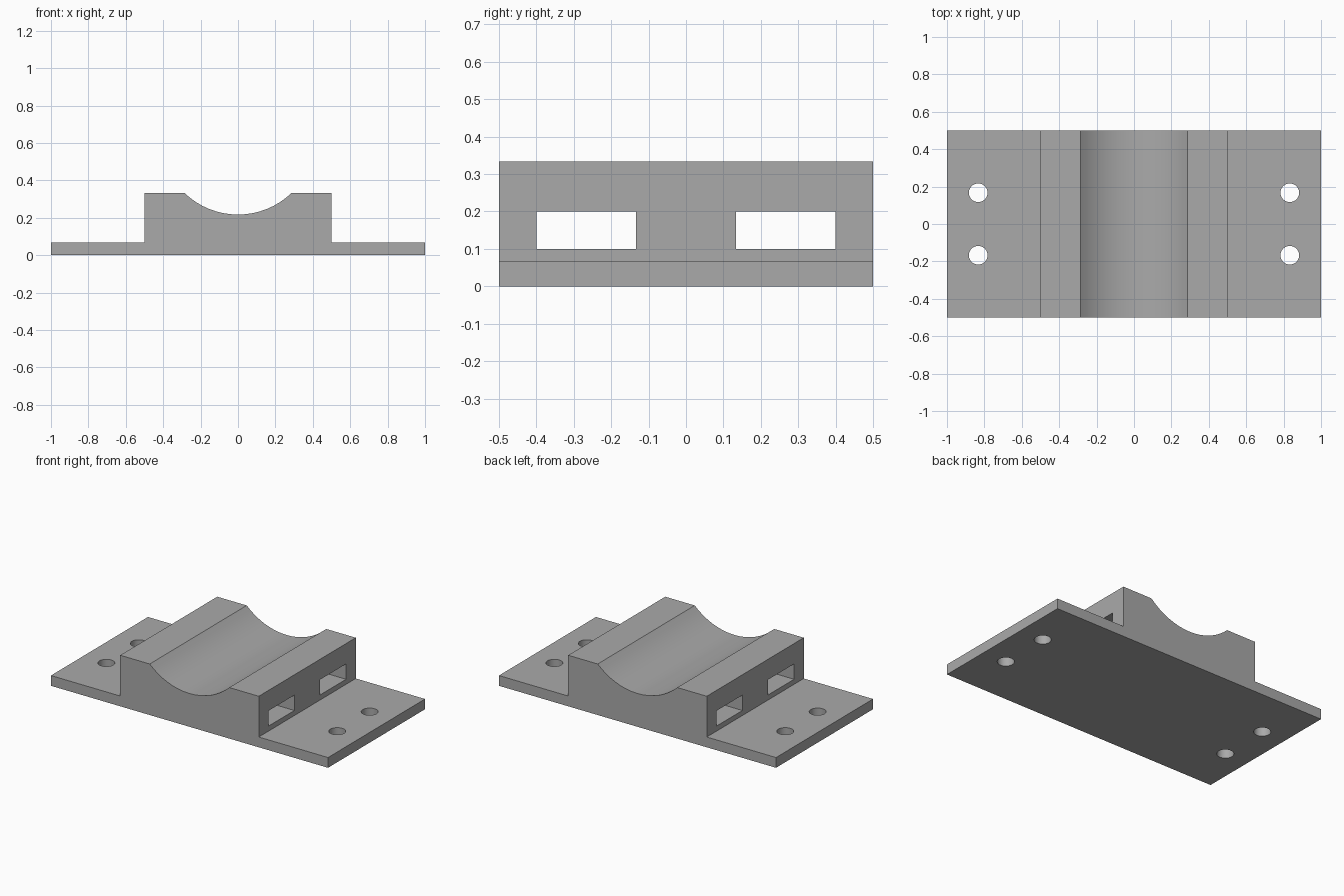
import bpy, bmesh, math

cube = bpy.data.objects.get("Cube")
if cube:
    bpy.data.objects.remove(cube, do_unlink=True)

LENGTH, DEPTH = 2.0, 1.0
PLATE_H, BLOCK_H, BLOCK_X = 0.067, 0.333, 0.5
GROOVE_X, GROOVE_Z, GROOVE_STEPS = 0.287, 0.217, 16

grey = bpy.data.materials.new("plain_grey")
grey.use_nodes = True
colour = (0.4, 0.4, 0.4, 1)
grey.diffuse_color = colour
grey.node_tree.nodes["Principled BSDF"].inputs["Base Color"].default_value = colour

# Bracket profile: flat plate, raised block and a round cradle groove
sag = BLOCK_H - GROOVE_Z
radius = (GROOVE_X ** 2 + sag ** 2) / (2 * sag)
sweep = math.asin(GROOVE_X / radius)
half = LENGTH / 2
profile = [(-half, 0), (half, 0), (half, PLATE_H), (BLOCK_X, PLATE_H), (BLOCK_X, BLOCK_H)]
for i in range(GROOVE_STEPS + 1):
    a = sweep * (1 - 2 * i / GROOVE_STEPS)
    profile.append((radius * math.sin(a), GROOVE_Z + radius * (1 - math.cos(a))))
profile += [(-BLOCK_X, BLOCK_H), (-BLOCK_X, PLATE_H), (-half, PLATE_H)]

# Extrude the profile from front to back
bm = bmesh.new()
face = bm.faces.new([bm.verts.new((x, -DEPTH / 2, z)) for x, z in profile])
ext = bmesh.ops.extrude_face_region(bm, geom=[face])
verts = [g for g in ext["geom"] if isinstance(g, bmesh.types.BMVert)]
bmesh.ops.translate(bm, verts=verts, vec=(0, DEPTH, 0))
bmesh.ops.recalc_face_normals(bm, faces=bm.faces)
mesh = bpy.data.meshes.new("cradle_bracket")
bm.to_mesh(mesh)
bm.free()
mesh.materials.append(grey)
bracket = bpy.data.objects.new("cradle_bracket", mesh)
bpy.context.collection.objects.link(bracket)


def cut(name):
    """Subtract the active object from the bracket, then remove it."""
    cutter = bpy.context.object
    cutter.name = name
    cutter.hide_render = True
    cutter.data.materials.append(grey)
    bpy.context.view_layer.objects.active = bracket
    mod = bracket.modifiers.new(name, "BOOLEAN")
    mod.operation, mod.solver, mod.object = "DIFFERENCE", "EXACT", cutter
    bpy.ops.object.modifier_apply(modifier=mod.name)
    bpy.data.objects.remove(cutter, do_unlink=True)


for side in (-1, 1):
    # Strap slots through the block
    bpy.ops.mesh.primitive_cube_add(size=1, location=(0, side * 0.2665, 0.15))
    bpy.context.object.scale = (1.2, 0.267, 0.1)
    bpy.ops.object.transform_apply(location=False, rotation=False)
    cut("strap_slot")
    # Screw holes through the plate
    for end in (-1, 1):
        bpy.ops.mesh.primitive_cylinder_add(
            vertices=32, radius=0.05, depth=0.4, location=(end * 0.833, side * 0.167, 0))
        cut("screw_hole")

# Smooth the groove and holes, keep the edges sharp
bpy.ops.object.select_all(action="DESELECT")
bracket.select_set(True)
bpy.context.view_layer.objects.active = bracket
bpy.ops.object.shade_smooth_by_angle(angle=math.radians(25))
